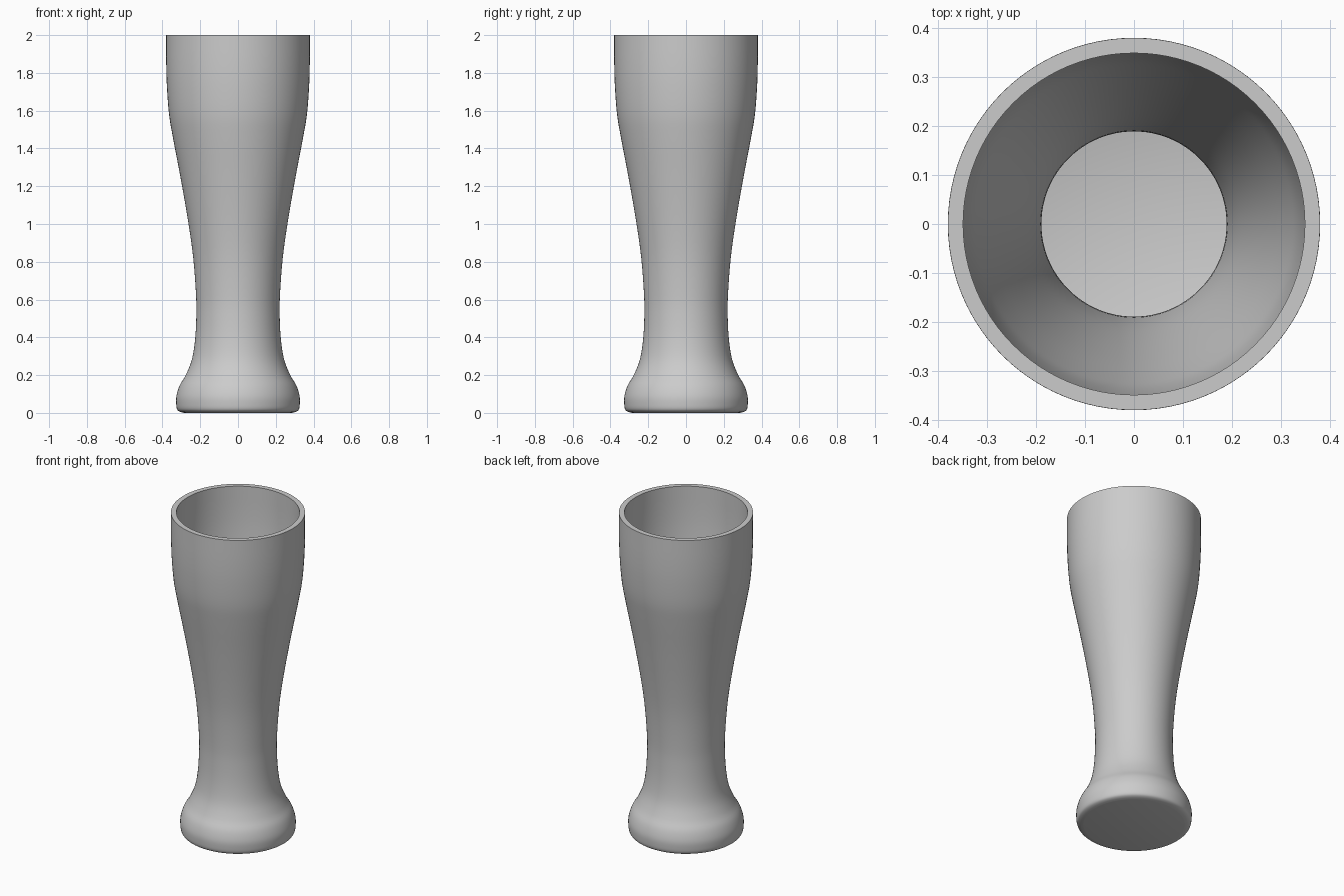
import bpy, bmesh, math
from mathutils import Vector

if "Cube" in bpy.data.objects:
    bpy.data.objects.remove(bpy.data.objects["Cube"])

SEGMENTS = 96
WALL = 0.031

# Outer profile: (radius, height) from foot to rim
outer_keys = [(0.285, 0.0), (0.308, 0.006), (0.322, 0.018), (0.327, 0.045), (0.326, 0.09),
              (0.309, 0.145), (0.277, 0.2), (0.245, 0.28), (0.228, 0.38), (0.221, 0.5),
              (0.222, 0.62), (0.237, 0.82), (0.265, 1.02), (0.305, 1.25),
              (0.345, 1.46), (0.365, 1.58), (0.376, 1.72), (0.38, 1.85), (0.38, 2.0)]


def smooth_path(keys, steps=4):
    """Catmull-Rom curve through the key points."""
    p = [Vector(k) for k in keys]
    p = [2 * p[0] - p[1]] + p + [2 * p[-1] - p[-2]]
    path = []
    for a, b, c, d in zip(p, p[1:], p[2:], p[3:]):
        for i in range(steps):
            t = i / steps
            path.append(0.5 * (2 * b + (c - a) * t + (2 * a - 5 * b + 4 * c - d) * t ** 2
                               + (3 * b - a - 3 * c + d) * t ** 3))
    return path + [p[-2]]


def inset_path(path):
    """Profile moved inward by the wall thickness."""
    inner = []
    for i, q in enumerate(path):
        d = (path[min(i + 1, len(path) - 1)] - path[max(i - 1, 0)]).normalized()
        n = q + Vector((-d.y, d.x)) * WALL
        if n.y > WALL + 0.005 and (not inner or n.y > inner[-1].y):
            inner.append(n)
    inner[-1].y = 2.0
    return [Vector((inner[0].x - 0.015, WALL))] + inner


# Closed wall: outside up, over the flat rim, down the inside
outer = smooth_path(outer_keys)
profile = outer + inset_path(outer)[::-1]

bm = bmesh.new()
rings = []
for r, z in profile:
    rings.append([bm.verts.new((r * math.cos(2 * math.pi * i / SEGMENTS),
                                r * math.sin(2 * math.pi * i / SEGMENTS), z))
                  for i in range(SEGMENTS)])
for lo, hi in zip(rings, rings[1:]):
    for i in range(SEGMENTS):
        j = (i + 1) % SEGMENTS
        bm.faces.new((lo[i], lo[j], hi[j], hi[i]))

# Underside and inner floor
bm.faces.new(rings[0][::-1])
bm.faces.new(rings[-1])
bmesh.ops.recalc_face_normals(bm, faces=bm.faces)

mesh = bpy.data.meshes.new("beer_glass")
bm.to_mesh(mesh)
bm.free()
glass = bpy.data.objects.new("beer_glass", mesh)
bpy.context.collection.objects.link(glass)
bpy.context.view_layer.objects.active = glass
glass.select_set(True)
bpy.ops.object.shade_smooth_by_angle(angle=math.radians(35))
